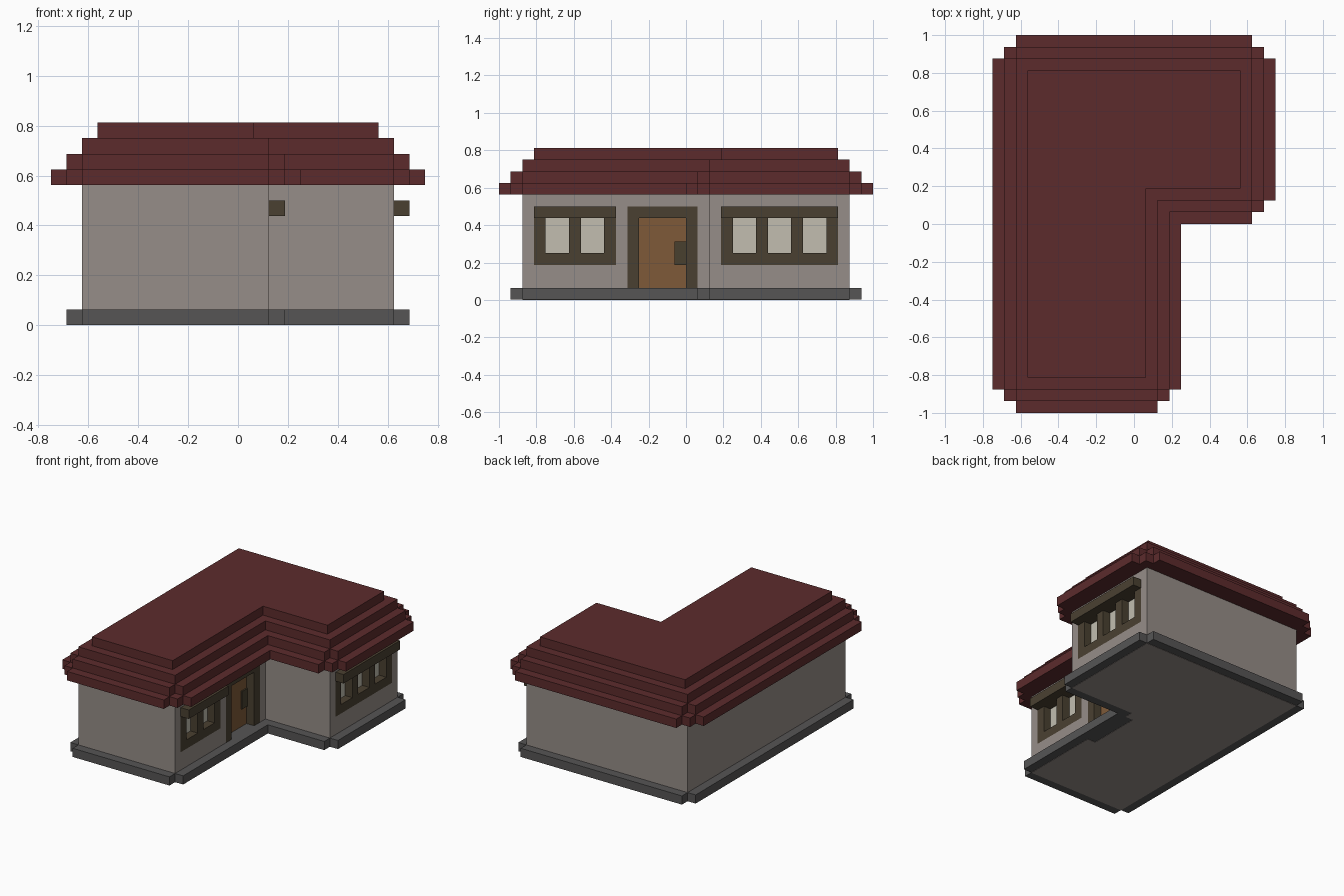
import bpy
import bmesh
from mathutils import Vector

U = 1 / 16  # building grid unit

if "Cube" in bpy.data.objects:
    bpy.data.objects.remove(bpy.data.objects["Cube"])


def make_material(name, hex_colour):
    lin = []
    for i in (0, 2, 4):
        c = int(hex_colour[i:i + 2], 16) / 255
        lin.append(c / 12.92 if c <= 0.04045 else ((c + 0.055) / 1.055) ** 2.4)
    m = bpy.data.materials.new(name)
    m.use_nodes = True
    m.diffuse_color = (*lin, 1)
    m.node_tree.nodes["Principled BSDF"].inputs["Base Color"].default_value = (*lin, 1)
    return m


WALL = make_material("grey plaster", "968D88")
ROOF = make_material("dark red roof", "5C2B2C")
STONE = make_material("dark grey stone", "565555")
FRAME = make_material("dark timber", "4A4031")
DOOR = make_material("brown wood", "7E5A39")
GLASS = make_material("pale glass", "C2BEB0")
IRON = make_material("dark handle", "48402F")


def finish(name, bm, mat):
    bmesh.ops.recalc_face_normals(bm, faces=bm.faces)
    me = bpy.data.meshes.new(name)
    bm.to_mesh(me)
    bm.free()
    me.materials.append(mat)
    ob = bpy.data.objects.new(name, me)
    bpy.context.collection.objects.link(ob)
    return ob


def boxes(name, mat, *bounds):
    """One object made of boxes given as (x0, x1, y0, y1, z0, z1) in grid units."""
    bm = bmesh.new()
    for x0, x1, y0, y1, z0, z1 in bounds:
        vs = bmesh.ops.create_cube(bm, size=1)["verts"]
        for v in vs:
            v.co = Vector(((x0 + x1) / 2 + v.co.x * (x1 - x0),
                           (y0 + y1) / 2 + v.co.y * (y1 - y0),
                           (z0 + z1) / 2 + v.co.z * (z1 - z0))) * U
    return finish(name, bm, mat)


# L-shaped floor plan, counter-clockwise
PLAN = [Vector(p) for p in ((-10, -14), (2, -14), (2, 2), (10, 2), (10, 14), (-10, 14))]


def outline(n):
    """Plan grown by n units with stair-stepped outer corners (plain inset if n < 0)."""
    pts = []
    for i, c in enumerate(PLAN):
        a = (c - PLAN[i - 1]).normalized()
        b = (PLAN[(i + 1) % len(PLAN)] - c).normalized()
        na, nb = Vector((a.y, -a.x)), Vector((b.y, -b.x))
        convex = a.x * b.y - a.y * b.x > 0
        if n > 0 and convex:
            pts.append(c + na * n)
            for k in range(1, n + 1):
                pts.append(c + na * (n - k) + nb * (k - 1))
                pts.append(c + na * (n - k) + nb * k)
        else:
            pts.append(c + (na + nb) * n)
    # drop repeated points
    return [p for i, p in enumerate(pts) if (p - pts[i - 1]).length > 1e-4]


def slabs(name, mat, *layers):
    """Stack of plan-shaped slabs given as (growth, z0, z1)."""
    bm = bmesh.new()
    for n, z0, z1 in layers:
        face = bm.faces.new([bm.verts.new((p.x * U, p.y * U, z0 * U)) for p in outline(n)])
        ext = bmesh.ops.extrude_face_region(bm, geom=[face], use_keep_orig=True)
        for v in ext["geom"]:
            if isinstance(v, bmesh.types.BMVert):
                v.co.z = z1 * U
    return finish(name, bm, mat)


# Stone plinth, walls and stepped roof
slabs("plinth", STONE, (1, 0.03, 1))
walls = slabs("walls", WALL, (0, 0, 9))
slabs("roof", ROOF, (2, 9, 10), (1, 10, 11), (0, 11, 12), (-1, 12, 13))


def cut(target, *bound):
    cutter = boxes("cutter", WALL, bound)
    cutter.hide_render = True
    mod = target.modifiers.new("opening", "BOOLEAN")
    mod.operation, mod.solver, mod.object = "DIFFERENCE", "EXACT", cutter
    bpy.context.view_layer.objects.active = target
    bpy.ops.object.modifier_apply(modifier=mod.name)
    bpy.data.objects.remove(cutter)


def window(prefix, x, y, panes):
    """Window on a +x wall at x, starting at y: flush frame, proud lintel, recessed glass."""
    w = 3 * panes + 1
    cut(walls, x - 1, x + 1, y, y + w, 3, 8)
    posts = [(x - 1, x, y + 3 * i, y + 3 * i + 1, 4, 7) for i in range(panes + 1)]
    boxes(prefix + "_window_frame", FRAME, (x - 1, x, y, y + w, 3, 4), *posts)
    boxes(prefix + "_window_lintel", FRAME, (x - 1, x + 1, y, y + w, 7, 8))
    boxes(prefix + "_window_glass", GLASS, (x - 1, x - 0.9, y + 0.5, y + w - 0.5, 3.5, 7.5))


window("front_wing", 2, -13, 2)
window("back_wing", 10, 3, 3)

# Door in the front wing beside the inner corner
cut(walls, 1, 3, -5, 1, -1, 8)
boxes("door_frame", FRAME, (1, 2, -5, -4, 1, 8), (1, 2, 0, 1, 1, 8), (1, 2, -4, 0, 7, 8))
boxes("door", DOOR, (0.9, 1.05, -4, 0, 1, 7))
boxes("door_handle", IRON, (1, 1.2, -1, 0, 3, 5))
